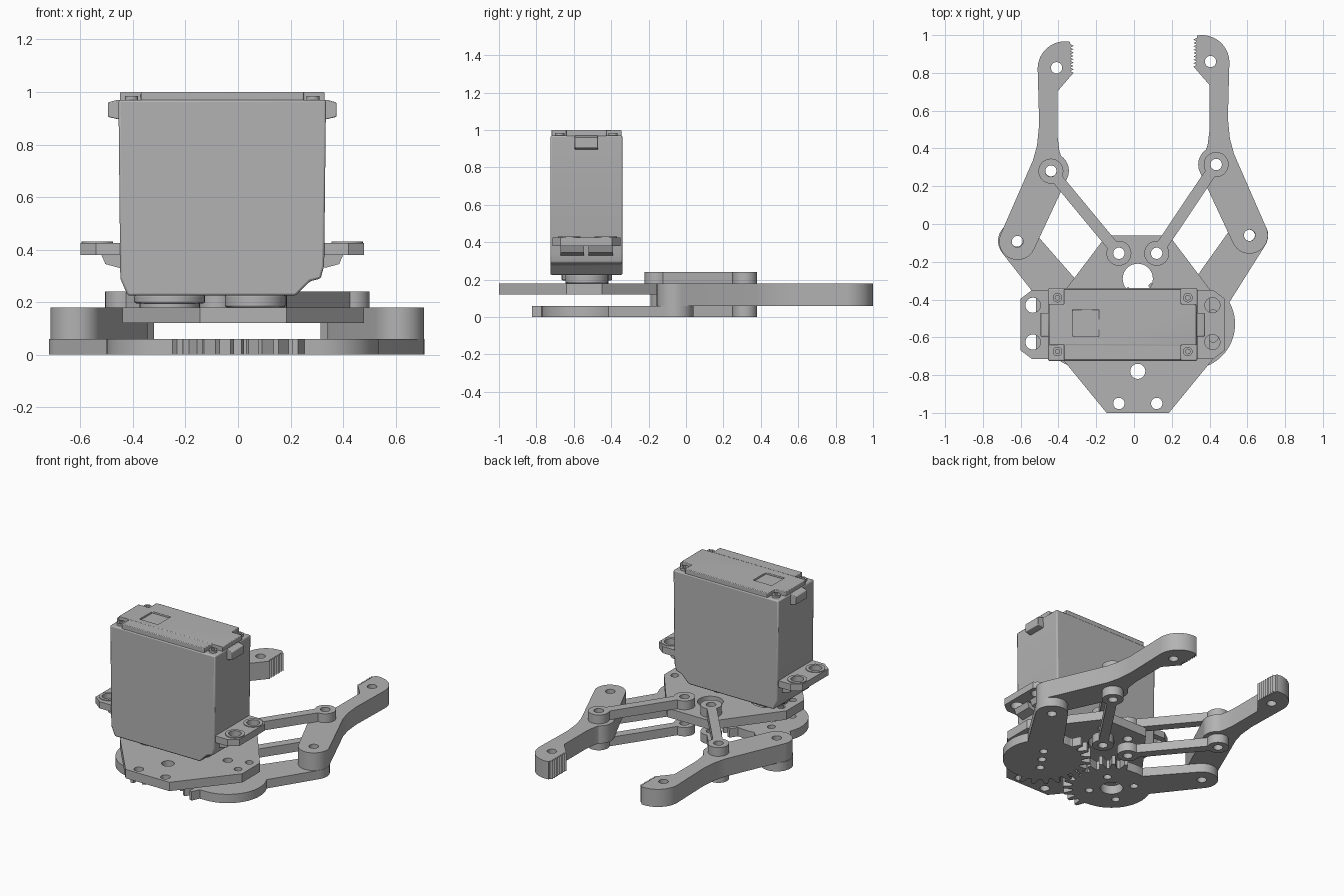
import bpy, bmesh
from math import sin, cos, radians, degrees, atan2, asin, hypot
from mathutils import Matrix

cube = bpy.data.objects.get("Cube")
if cube:
    bpy.data.objects.remove(cube)

# Single flat material
grey = bpy.data.materials.new("plain grey")
grey.use_nodes = True
COLOUR = (0.45, 0.45, 0.45, 1)
grey.diffuse_color = COLOUR
grey.node_tree.nodes["Principled BSDF"].inputs["Base Color"].default_value = COLOUR


def polar(c, r, a):
    return (c[0] + r * cos(radians(a)), c[1] + r * sin(radians(a)))


def arc(c, r, a0, a1, n=16):
    return [polar(c, r, a0 + (a1 - a0) * i / n) for i in range(n + 1)]


def circle(c, r):
    return arc(c, r, 0, 360, 32)[:-1]


def rect(x0, x1, y0, y1):
    return [(x0, y0), (x1, y0), (x1, y1), (x0, y1)]


def plate(name, outlines, z0, z1, matrix=None, bevel=0):
    """Extrude an outline, with later outlines cutting holes."""
    curve = bpy.data.curves.new(name, "CURVE")
    curve.dimensions = "2D"
    curve.fill_mode = "BOTH"
    curve.extrude = (z1 - z0) / 2
    for pts in outlines:
        s = curve.splines.new("POLY")
        s.points.add(len(pts) - 1)
        for p, (x, y) in zip(s.points, pts):
            p.co = (x, y, 0, 1)
        s.use_cyclic_u = True
    tmp = bpy.data.objects.new(name + "_outline", curve)
    bpy.context.collection.objects.link(tmp)
    graph = bpy.context.evaluated_depsgraph_get()
    mesh = bpy.data.meshes.new_from_object(tmp.evaluated_get(graph))
    bpy.data.objects.remove(tmp)
    bm = bmesh.new()
    bm.from_mesh(mesh)
    bmesh.ops.remove_doubles(bm, verts=bm.verts, dist=0.0001)
    bmesh.ops.dissolve_limit(bm, angle_limit=0.01, verts=bm.verts, edges=bm.edges)
    bmesh.ops.translate(bm, verts=bm.verts, vec=(0, 0, (z0 + z1) / 2))
    if matrix:
        bmesh.ops.transform(bm, matrix=matrix, verts=bm.verts)
    bmesh.ops.recalc_face_normals(bm, faces=bm.faces)
    bm.to_mesh(mesh)
    bm.free()
    mesh.materials.clear()
    mesh.materials.append(grey)
    obj = bpy.data.objects.new(name, mesh)
    bpy.context.collection.objects.link(obj)
    if bevel:
        b = obj.modifiers.new("soft_edges", "BEVEL")
        b.width, b.segments, b.limit_method = bevel, 2, "ANGLE"
    bpy.ops.object.select_all(action="DESELECT")
    obj.select_set(True)
    bpy.context.view_layer.objects.active = obj
    bpy.ops.object.shade_smooth_by_angle(angle=radians(30))
    return obj


def flip(outlines, dx=0.0, dy=0.0):
    return [[(dx - x, y + dy) for x, y in o] for o in outlines]


T = 0.06       # sheet thickness
HOLE = 0.03    # screw hole radius
MID = 0.02     # centre line of the mechanism

# Base plate: octagon with bolt, pivot and cable holes
half = [(0.165, -1.0), (0.46, -0.64), (0.46, -0.45), (0.165, -0.06)]
octagon = [(MID + x, y) for x, y in half] + [(MID - x, y) for x, y in reversed(half)]
holes = [circle((MID + s * 0.1, y), HOLE) for s in (-1, 1) for y in (-0.95, -0.155)]
holes += [circle((MID + s * 0.4, y), 0.025) for s in (-1, 1) for y in (-0.6, -0.48)]
holes += [circle((MID, -0.78), 0.04), circle((MID, -0.29), 0.08),
          circle((0.295, -0.53), HOLE), circle((-0.26, -0.525), 0.12)]
plate("base_plate", [octagon] + holes, 2 * T, 3 * T)


def gear_arm(centre, pivot, phase, holes):
    """Partly toothed gear with an arm reaching to the finger pivot."""
    a = degrees(atan2(pivot[1] - centre[1], pivot[0] - centre[0]))
    d = degrees(asin(0.11 / 0.24))
    pts = arc(pivot, 0.1, a - 90, a + 90)
    pts += arc(centre, 0.24, a + d, 98, 4)
    step = 15
    for i in range(-5, 6):
        t = 180 + (i + phase) * step
        pts += [polar(centre, r, t + k * step) for r, k in
                ((0.245, -0.34), (0.3, -0.14), (0.3, 0.14), (0.245, 0.34))]
    pts += arc(centre, 0.24, 274, 360 + a - d, 24)
    return [pts, circle(pivot, HOLE)] + holes(centre, a)


def line_holes(c, a):
    return [circle(polar(c, r, a), 0.025) for r in (-0.1, 0, 0.1)]


def horn_holes(c, a):
    return [circle(c, 0.07)] + [circle(polar(c, 0.14, a + k), 0.025) for k in (0, 90, 180, 270)]


plate("left_gear_arm", gear_arm((0.295, -0.53), (0.61, -0.06), 0, line_holes), 0, T)
plate("right_gear_arm", flip(gear_arm((0.26, -0.525), (0.62, -0.09), 0.5, horn_holes)), 0, T)

# Fingers with serrated gripping tips
low, high, tip = (0.612, -0.06), (0.435, 0.315), (0.405, 0.86)
finger = arc(low, 0.097, 205, 385)
finger += [(0.53, 0.37), (0.508, 0.45), (0.497, 0.56)]
finger += arc((0.36, 0.855), 0.145, 0, 100)
TEETH = 9
for i in range(TEETH):
    y = 0.985 - 0.16 * i / TEETH
    finger += [(0.332, y), (0.315, y - 0.009)]
finger += [(0.40, 0.735), (0.40, 0.5), (0.39, 0.42)]
finger += arc(high, 0.095, 125, 205)
finger = [finger] + [circle(c, HOLE) for c in (low, high, tip)]
plate("left_finger", finger, T, 3 * T)
plate("right_finger", flip(finger, -0.005, -0.033), T, 3 * T)


def link(p, q):
    """Narrow bar with a round eye at each end."""
    a = degrees(atan2(q[1] - p[1], q[0] - p[0]))
    d = degrees(asin(0.03 / 0.066))
    pts = arc(p, 0.066, a + d, a + 360 - d, 24) + arc(q, 0.066, a - 180 + d, a + 180 - d, 24)
    return [pts, circle(p, HOLE), circle(q, HOLE)]


# Parallel links above and below the fingers
for level, z in (("lower", 0), ("upper", 3 * T)):
    plate(f"left_{level}_link", link((0.12, -0.155), (0.435, 0.315)), z, z + T)
    plate(f"right_{level}_link", link((-0.08, -0.155), (-0.44, 0.28)), z, z + T)

# Servo case, drawn as a side profile
AXIS = -0.06
UPRIGHT = Matrix.Rotation(radians(90), 4, "X")
case = [(-0.42, 0.225), (0.22, 0.225), (0.275, 0.28), (0.315, 0.29), (0.328, 0.34),
        (0.335, 0.97), (-0.455, 0.97), (-0.448, 0.29)]
plate("servo_case", [case], 0.34, 0.725, UPRIGHT, 0.008)

# Lid with notched corners, a square recess and corner screws
x0, x1, y0, y1, n = -0.45, 0.33, -0.72, -0.345, 0.08
lid = [(x0 + n, y0), (x1 - n, y0), (x1 - n, y0 + n), (x1, y0 + n), (x1, y1 - n), (x1 - n, y1 - n),
       (x1 - n, y1), (x0 + n, y1), (x0 + n, y1 - n), (x0, y1 - n), (x0, y0 + n), (x0 + n, y0 + n)]
plate("servo_lid", [lid, rect(-0.325, -0.185, -0.595, -0.455)], 0.965, 1.0, bevel=0.01)
plate("recess_floor", [rect(-0.325, -0.185, -0.595, -0.455)], 0.965, 0.985)
for x in (x0 + 0.045, x1 - 0.045):
    for y in (y0 + 0.045, y1 - 0.045):
        plate("lid_screw", [circle((x, y), 0.025), circle((x, y), 0.012)], 0.965, 0.985)

# Mounting ears, gussets and cable sockets on both ends of the case
ear = [(0.33, -0.715), (0.42, -0.715), (0.48, -0.67), (0.48, -0.395), (0.42, -0.35), (0.33, -0.35)]
bolts = [(0.415, -0.43), (0.415, -0.625)]
gusset = [(0.33, 0.33), (0.385, 0.345), (0.4, 0.38), (0.33, 0.38)]
socket = [(0.33, 0.895), (0.375, 0.905), (0.375, 0.96), (0.34, 0.97), (0.33, 0.97)]
for side in ("left", "right"):
    def at(o):
        return o if side == "left" else flip(o, 2 * AXIS)
    plate(side + "_ear", at([ear] + [circle(c, 0.04) for c in bolts]), 0.38, 0.425)
    for c in bolts:
        plate(side + "_ear_rim", at([circle(c, 0.06), circle(c, 0.04)]), 0.42, 0.43)
    for a, b in ((0.39, 0.52), (0.545, 0.67)):
        plate(side + "_gusset", at([gusset]), a, b, UPRIGHT)
    plate(side + "_cable_socket", at([socket]), 0.47, 0.595, UPRIGHT, 0.004)

# Output horn and bearing bosses under the case
out = (-0.26, -0.53)
plate("output_boss", [circle(out, 0.135)], 0.195, 0.23, bevel=0.008)
plate("output_horn", [circle(out, 0.115)], 0.18, 0.2)
plate("idler_boss", [circle((0.065, -0.53), 0.115)], 0.18, 0.23, bevel=0.008)
